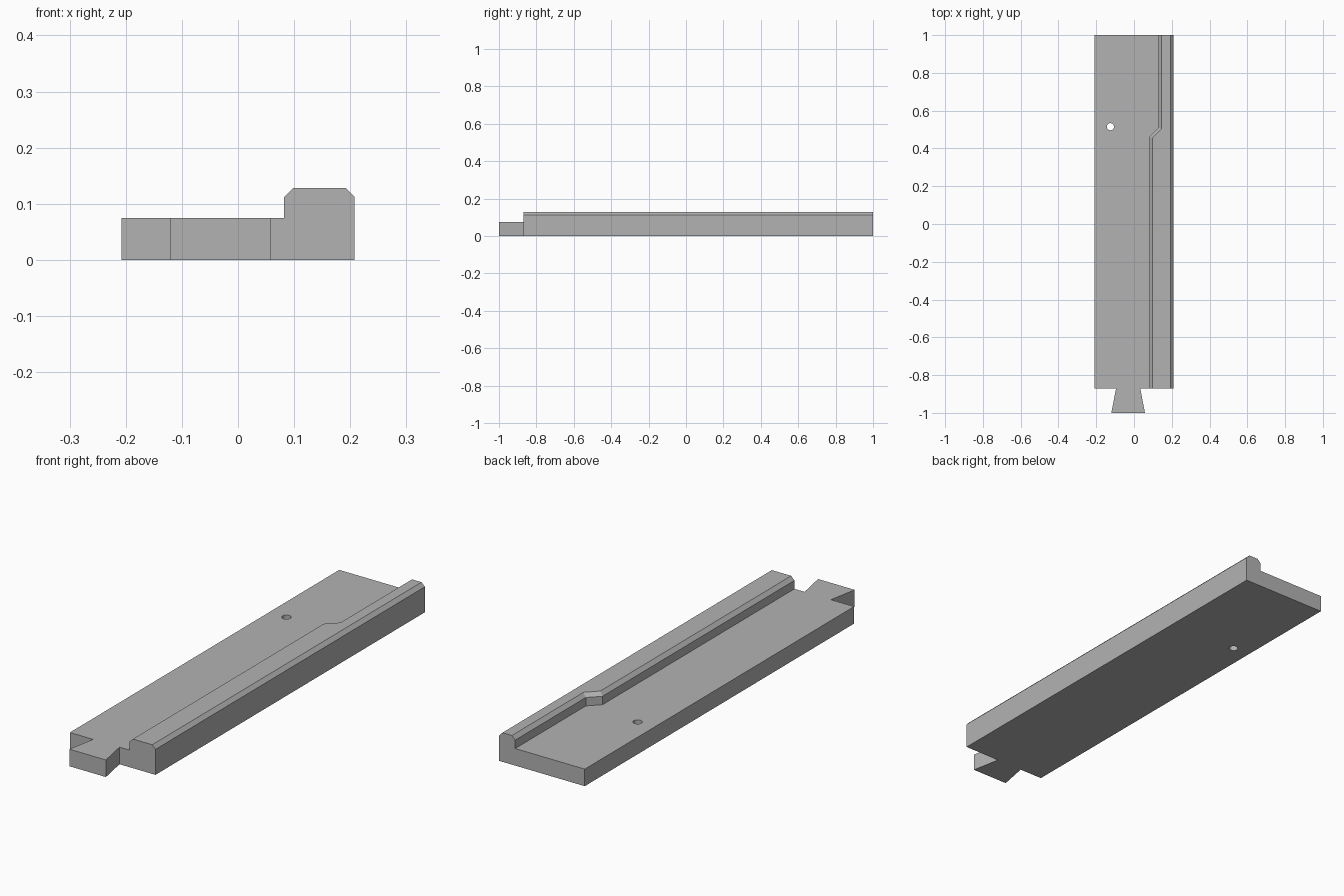
import bpy
import bmesh
import math
from mathutils import Vector

cube = bpy.data.objects.get("Cube")
if cube:
    bpy.data.objects.remove(cube, do_unlink=True)

HALF, FRONT, BACK = 0.208, -0.87, 1.0
DECK_Z, SHOULDER_Z, TOP_Z = 0.075, 0.112, 0.128
CHAMFER = TOP_Z - SHOULDER_Z

grey = bpy.data.materials.new("plain grey")
grey.use_nodes = True
grey.diffuse_color = (0.45, 0.45, 0.45, 1)
grey.node_tree.nodes["Principled BSDF"].inputs["Base Color"].default_value = grey.diffuse_color


def make_object(name, bm):
    mesh = bpy.data.meshes.new(name)
    bm.to_mesh(mesh)
    bm.free()
    mesh.materials.append(grey)
    obj = bpy.data.objects.new(name, mesh)
    bpy.context.collection.objects.link(obj)
    return obj


def raise_faces(bm, faces, height):
    """Extrude faces straight up and return the new top faces and vertices."""
    new = bmesh.ops.extrude_face_region(bm, geom=faces)["geom"]
    verts = [g for g in new if isinstance(g, bmesh.types.BMVert)]
    bmesh.ops.translate(bm, verts=verts, vec=(0, 0, height))
    return [g for g in new if isinstance(g, bmesh.types.BMFace)], verts


# Footprint: deck with dovetail tongue, and the stepped rail strip beside it
bm = bmesh.new()
tongue = [(-0.095, FRONT), (-0.12, -1), (0.058, -1), (0.033, FRONT)]
step = [(0.082, FRONT), (0.082, 0.462), (0.13, 0.51), (0.13, BACK)]
step_verts = [bm.verts.new((x, y, 0)) for x, y in step]
left = [bm.verts.new((x, y, 0)) for x, y in [(-HALF, BACK), (-HALF, FRONT)] + tongue]
right = [bm.verts.new((HALF, y, 0)) for y in (FRONT, BACK)]
deck = bm.faces.new(left + step_verts)
rail = bm.faces.new(right + step_verts[::-1])

# Slab, then the rail's upright part
tops, _ = raise_faces(bm, [deck, rail], DECK_Z)
rail_top = max(tops, key=lambda f: f.calc_center_median().x)
tops, _ = raise_faces(bm, [rail_top], SHOULDER_Z - DECK_Z)

# Chamfered rail crown, mitred at the step
tops, crown = raise_faces(bm, tops, CHAMFER)
for v in crown:
    v.co.x += -CHAMFER if v.co.x > HALF - 0.01 else CHAMFER
    if FRONT + 0.01 < v.co.y < BACK - 0.01:
        v.co.y -= CHAMFER * math.tan(math.pi / 8)

bmesh.ops.recalc_face_normals(bm, faces=bm.faces)
bmesh.ops.dissolve_limit(bm, angle_limit=0.01, verts=bm.verts, edges=bm.edges)
board = make_object("railed_board", bm)

# Round through hole in the deck
bm = bmesh.new()
bmesh.ops.create_cone(bm, cap_ends=True, segments=32, radius1=0.019, radius2=0.019, depth=0.3)
bmesh.ops.translate(bm, verts=bm.verts, vec=Vector((-0.125, 0.515, 0.04)))
cutter = make_object("hole_cutter", bm)
cutter.hide_render = True

cut = board.modifiers.new("through hole", "BOOLEAN")
cut.operation = "DIFFERENCE"
cut.solver = "EXACT"
cut.object = cutter
bpy.context.view_layer.objects.active = board
board.select_set(True)
bpy.ops.object.modifier_apply(modifier=cut.name)
bpy.data.objects.remove(cutter, do_unlink=True)
bpy.ops.object.shade_smooth_by_angle(angle=math.radians(30))
